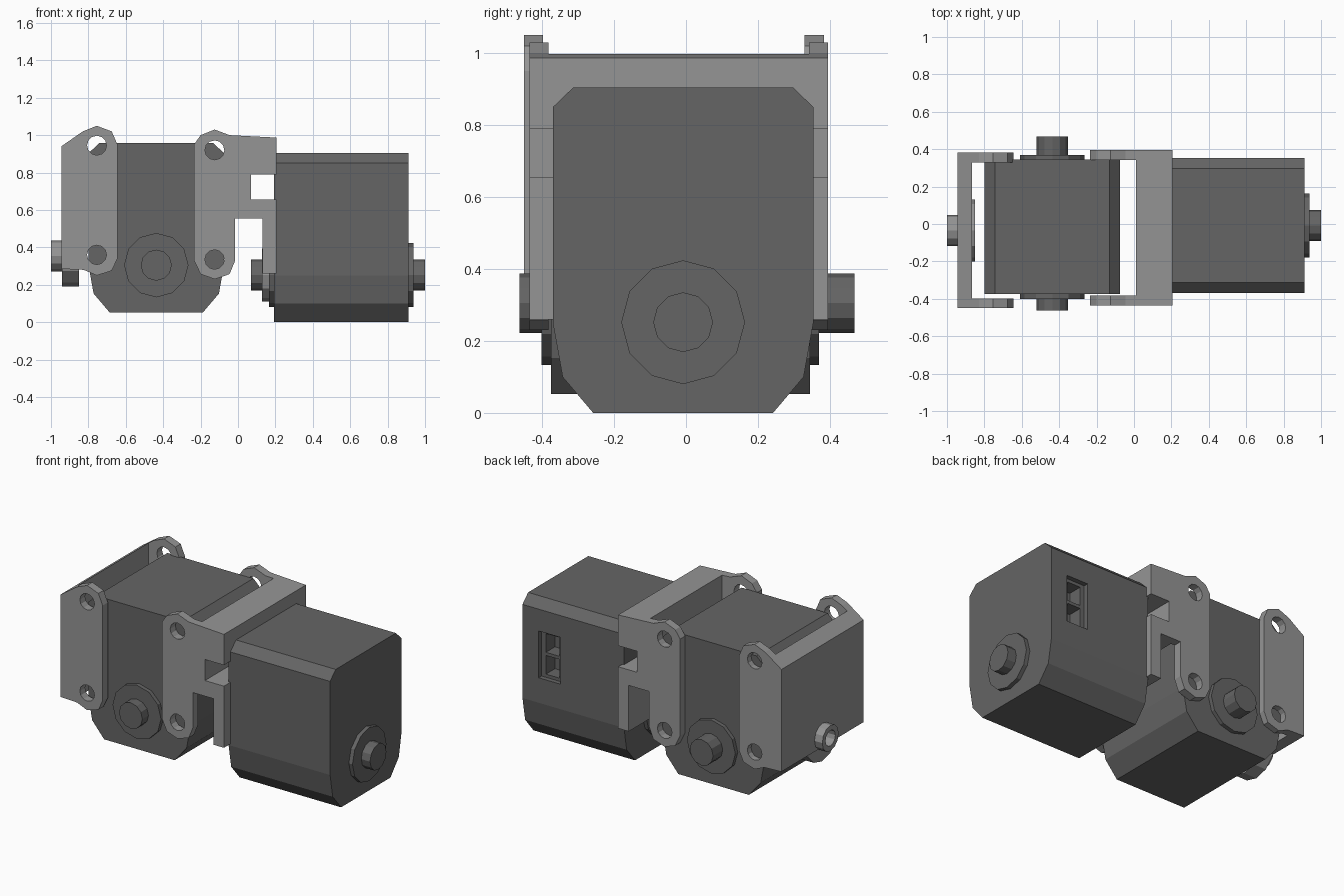
import bpy, bmesh, math
from mathutils import Matrix, Vector

cube = bpy.data.objects.get("Cube")
if cube:
    bpy.data.objects.remove(cube, do_unlink=True)


def material(name, v):
    m = bpy.data.materials.new(name)
    m.use_nodes = True
    m.diffuse_color = (v, v, v, 1)
    m.node_tree.nodes["Principled BSDF"].inputs["Base Color"].default_value = (v, v, v, 1)
    return m


DARK = material("dark grey", 0.13)
LIGHT = material("light grey", 0.30)


def finish(name, bm, mat):
    bmesh.ops.recalc_face_normals(bm, faces=bm.faces)
    me = bpy.data.meshes.new(name)
    bm.to_mesh(me)
    bm.free()
    me.materials.append(mat)
    ob = bpy.data.objects.new(name, me)
    bpy.context.collection.objects.link(ob)
    return ob


def prism(name, pts, axis, lo, hi, mat):
    """Extrude a profile along x (points are y, z) or y (points are x, z)."""
    bm = bmesh.new()
    place = (lambda a, b: (lo, a, b)) if axis == "x" else (lambda a, b: (a, lo, b))
    face = bm.faces.new([bm.verts.new(place(a, b)) for a, b in pts])
    new = bmesh.ops.extrude_face_region(bm, geom=[face])["geom"]
    step = Vector((hi - lo, 0, 0)) if axis == "x" else Vector((0, hi - lo, 0))
    bmesh.ops.translate(bm, vec=step, verts=[v for v in new if isinstance(v, bmesh.types.BMVert)])
    return finish(name, bm, mat)


def disc(name, axis, a, b, r, lo, hi, mat, n=12):
    pts = [(a + r * math.cos(math.tau * i / n), b + r * math.sin(math.tau * i / n)) for i in range(n)]
    return prism(name, pts, axis, lo, hi, mat)


def box(name, x, y, z, mat):
    return prism(name, [(x[0], z[0]), (x[1], z[0]), (x[1], z[1]), (x[0], z[1])], "y", y[0], y[1], mat)


def boolean(ob, cutter, operation="DIFFERENCE"):
    mod = ob.modifiers.new("cut", "BOOLEAN")
    mod.operation = operation
    mod.solver = "EXACT"
    mod.object = cutter
    bpy.context.view_layer.objects.active = ob
    bpy.ops.object.modifier_apply(modifier=mod.name)
    bpy.data.objects.remove(cutter, do_unlink=True)


# Servo: the output shaft runs along local x, the socket is on the +y side
def servo(prefix, matrix):
    half = [(0.25, 0), (0.335, 0.10), (0.362, 0.25), (0.362, 0.85), (0.305, 0.905)]
    outline = half + [(-y, z) for y, z in reversed(half)]
    h = 0.36
    body = prism(prefix + "_body", outline, "x", -h, h, DARK)
    boolean(body, box("c", (0.09, 0.245), (0.332, 0.5), (0.41, 0.71), DARK))
    for z in (0.43, 0.57):
        boolean(body, box("c", (0.12, 0.215), (0.24, 0.4), (z, z + 0.12), DARK))
    parts = [
        body,
        disc(prefix + "_front_flange", "x", 0, 0.252, 0.172, h, h + 0.026, DARK),
        disc(prefix + "_front_shaft", "x", 0, 0.252, 0.083, h, h + 0.088, DARK),
        disc(prefix + "_back_flange", "x", 0, 0.252, 0.172, -h - 0.025, -h, DARK),
        disc(prefix + "_back_shaft", "x", 0, 0.252, 0.083, -h - 0.123, -h, DARK),
    ]
    for p in parts:
        p.data.transform(matrix)


servo("left_servo", Matrix.Translation((0.552, -0.008, 0)))
servo("right_servo", Matrix.Translation((-0.437, -0.015, 0.053)) @ Matrix.Rotation(-math.pi / 2, 4, "Z"))


# Brackets: a profile across the full depth, hollowed between its two arms
def bracket(name, pts, y, hollow_x, screw_x, screw_z):
    ob = prism(name, pts, "y", y[0], y[1], LIGHT)
    boolean(ob, box("c", hollow_x, (y[0] + 0.053, y[1] - 0.053), (-1, 2), LIGHT))
    for z in screw_z:
        boolean(ob, disc("c", "y", screw_x, z, 0.052, -1, 1, LIGHT))
    return ob


outer = bracket(
    "outer_bracket",
    [(-0.945, 0.285), (-0.945, 0.94), (-0.83, 1.02), (-0.755, 1.05), (-0.675, 1.02), (-0.645, 0.95),
     (-0.645, 0.34), (-0.675, 0.275), (-0.755, 0.25), (-0.825, 0.28)],
    (-0.45, 0.383), (-0.865, 0), -0.755, (0.945, 0.36))

# Round tab and hollow hub on the outer bracket
boolean(outer, disc("c", "x", -0.035, 0.355, 0.165, -0.94, -0.85, LIGHT), "UNION")
boolean(outer, disc("c", "x", -0.035, 0.355, 0.083, -1.0, -0.9, LIGHT), "UNION")
boolean(outer, disc("c", "x", -0.035, 0.355, 0.05, -1.1, -0.82, LIGHT))

middle = bracket(
    "middle_bracket",
    [(-0.235, 0.95), (-0.2, 1.0), (-0.125, 1.03), (-0.045, 1.0), (0.205, 0.987), (0.205, 0.79),
     (0.07, 0.79), (0.07, 0.655), (0.205, 0.655), (0.205, 0.26), (0.13, 0.26), (0.13, 0.555),
     (-0.015, 0.555), (-0.015, 0.33), (-0.045, 0.257), (-0.125, 0.23), (-0.2, 0.257), (-0.235, 0.33)],
    (-0.435, 0.395), (-1, 0.012), -0.125, (0.92, 0.335))

# Round tab around the rear shaft of the left servo
disc("middle_bracket_tab", "x", -0.008, 0.252, 0.142, 0.127, 0.168, LIGHT)
